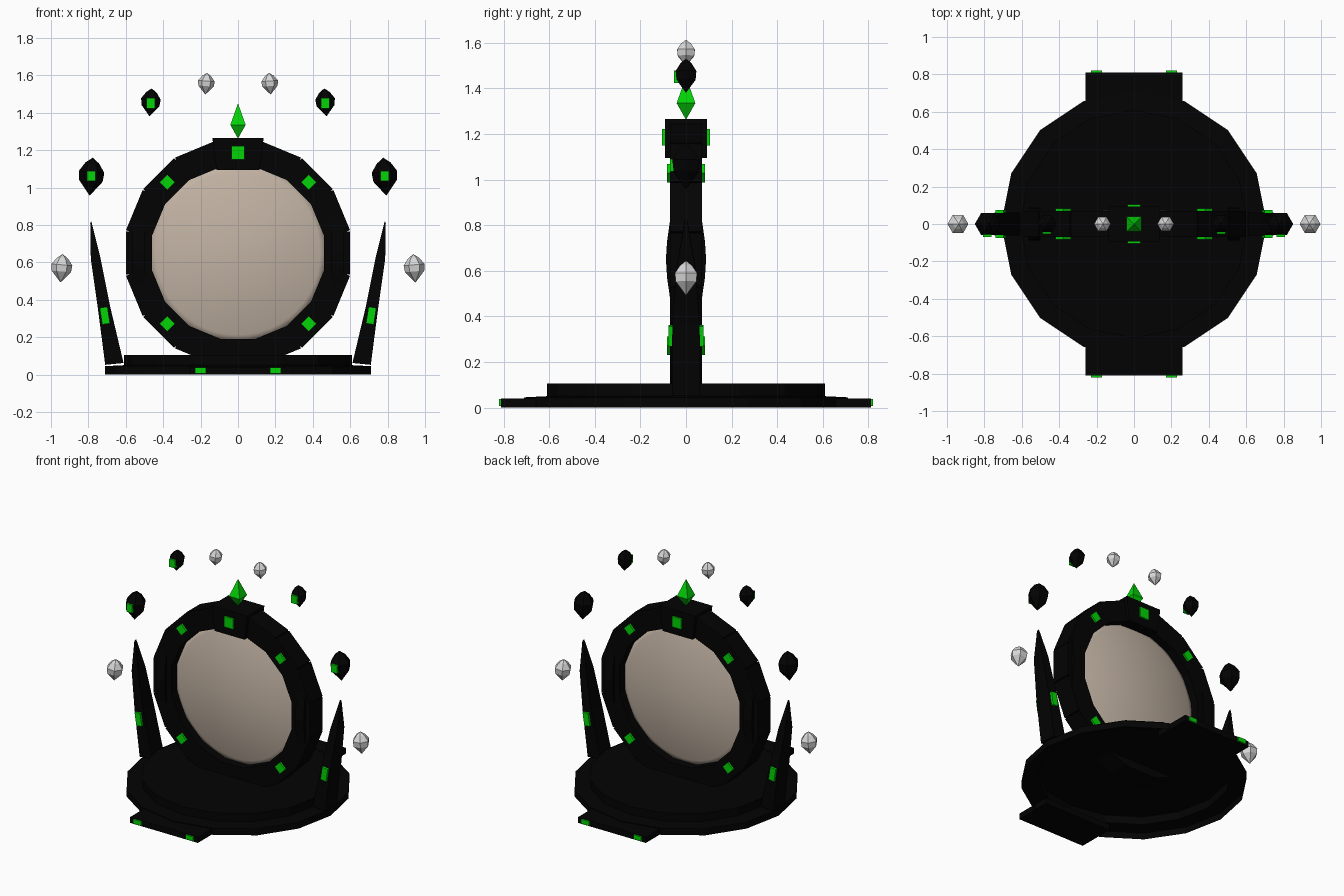
import bpy, bmesh, math
from mathutils import Matrix, Vector

cube = bpy.data.objects.get("Cube")
if cube:
    bpy.data.objects.remove(cube, do_unlink=True)


def material(name, rgb):
    m = bpy.data.materials.new(name)
    m.use_nodes = True
    m.diffuse_color = (*rgb, 1)
    m.node_tree.nodes["Principled BSDF"].inputs["Base Color"].default_value = (*rgb, 1)
    return m


BLACK = material("black stone", (0.0008, 0.0008, 0.0008))
GREEN = material("glowing green", (0.001, 0.66, 0.002))
BEIGE = material("pale beige lens", (0.54, 0.45, 0.37))
SILVER = material("silver crystal", (0.68, 0.68, 0.68))
RING_Z = 0.65


def finish(name, bm, mat):
    bmesh.ops.recalc_face_normals(bm, faces=bm.faces)
    mesh = bpy.data.meshes.new(name)
    bm.to_mesh(mesh)
    bm.free()
    mesh.materials.append(mat)
    obj = bpy.data.objects.new(name, mesh)
    bpy.context.collection.objects.link(obj)
    return obj


def box(name, center, size, mat, turn=0):
    """Box turned about the front-back axis."""
    bm = bmesh.new()
    bmesh.ops.create_cube(bm, size=1, matrix=Matrix.Translation(center)
                          @ Matrix.Rotation(turn, 4, 'Y') @ Matrix.Diagonal((*size, 1)))
    return finish(name, bm, mat)


def loft(name, sections, mat, open_start=False):
    """Skin between closed rings of points, with flat or pointed ends."""
    bm = bmesh.new()
    rings = [[bm.verts.new(p) for p in s] for s in sections]
    for a, b in zip(rings, rings[1:]):
        n = len(a)
        for i in range(n):
            bm.faces.new((a[i], a[(i + 1) % n], b[(i + 1) % n], b[i]))
    if not open_start:
        bm.faces.new(rings[0])
    bm.faces.new(rings[-1])
    bmesh.ops.remove_doubles(bm, verts=bm.verts, dist=0.0004)
    return finish(name, bm, mat)


def turned(name, profile, sides, mat, center=(0, 0, 0), phase=0, matrix=Matrix(),
           open_start=False):
    """Revolve (radius, height) pairs."""
    place = Matrix.Translation(center) @ matrix
    rings = []
    for r, h in profile:
        angles = [phase + math.tau * i / sides for i in range(sides)]
        rings.append([place @ Vector((max(r, 0.0001) * math.cos(a),
                                      max(r, 0.0001) * math.sin(a), h)) for a in angles])
    return loft(name, rings, mat, open_start)


# Hollow stepped base with the front and back steps
turned("base", [(0.71, 0), (0.71, 0.045), (0.61, 0.05), (0.61, 0.105)], 16, BLACK,
       open_start=True)
for side, y in (("front", -1), ("back", 1)):
    box(side + "_step", (0, y * 0.68, 0.02), (0.52, 0.26, 0.04), BLACK)
    for x in (-0.2, 0.2):
        box(side + "_step_light", (x, y * 0.812, 0.022), (0.06, 0.016, 0.03), GREEN)

# Ring of sixteen blocks
for i in range(16):
    a = math.tau * i / 16
    center = (0.53 * math.cos(a), 0, RING_Z + 0.53 * math.sin(a))
    box("ring_block", center, (0.14, 0.14, 0.232), BLACK, -a)

# Diamond lights on the ring diagonals
for i in range(4):
    a = math.tau * (i + 0.5) / 4
    for y in (-0.075, 0.075):
        box("ring_light", (0.535 * math.cos(a), y, RING_Z + 0.535 * math.sin(a)),
            (0.057, 0.016, 0.057), GREEN, math.pi / 4)

# Convex lens whose rim is buried in the ring
radii = [0.5 * i / 8 for i in range(9)]
half = [(r, 0.08 * (1 - (r / 0.5) ** 2)) for r in radii]
lens = turned("lens", [(r, -h) for r, h in half] + half[-2::-1], 48, BEIGE,
              (0, 0, RING_Z), 0, Matrix.Rotation(math.pi / 2, 4, 'X'))
for p in lens.data.polygons:
    p.use_smooth = True

# Keystone, its lights and the crystal above
loft("keystone", [[(sx * w, sy * 0.093, z) for sx, sy in
                   ((-1, -1), (1, -1), (1, 1), (-1, 1))]
                  for w, z in ((0.115, 1.095), (0.137, 1.265))], BLACK)
for y in (-0.097, 0.097):
    box("keystone_light", (0, y, 1.185), (0.07, 0.016, 0.072), GREEN)
turned("top_crystal", [(0, 1.262), (0.058, 1.335), (0, 1.45)], 4, GREEN, phase=math.pi / 4)

# Side fins: (inner x, outer x, half depth, z)
FIN = [(0.612, 0.71, 0.062, 0.052), (0.685, 0.75, 0.06, 0.36),
       (0.737, 0.787, 0.04, 0.62), (0.784, 0.79, 0.006, 0.81)]
# Swelling of the ring at its two sides: (half depth, height from ring centre)
SWELL = [(0.07, -0.17), (0.083, -0.08), (0.088, 0), (0.083, 0.08), (0.07, 0.17)]
# Floating gem profile, in units of gem half height
GEM = [(0, -1), (0.62, -0.22), (0.67, 0.25), (0.36, 0.72), (0, 1)]
# Gems: x, z, half height, relative width, material
GEMS = [(0.785, 1.058, 0.102, 1, BLACK), (0.467, 1.455, 0.075, 1.04, BLACK),
        (0.17, 1.555, 0.058, 1.15, SILVER), (0.943, 0.568, 0.076, 1.1, SILVER)]

for side, s in (("left", 1), ("right", -1)):
    loft(side + "_fin", [[(s * a, -d, z + 0.01), (s * b, -d, z), (s * b, d, z),
                          (s * a, d, z + 0.01)] for a, b, d, z in FIN], BLACK)
    for y in (-0.065, 0.065):
        box(side + "_fin_light", (s * 0.712, y, 0.315), (0.042, 0.022, 0.09), GREEN, s * 0.15)
    loft(side + "_ring_swell", [[(s * x, y * d, RING_Z + h) for x, y in
                                 ((0.5, -1), (0.565, -1), (0.565, 1), (0.5, 1))]
                                for d, h in SWELL], BLACK)
    for x, z, h, wide, mat in GEMS:
        turned(side + "_floating_gem", [(r * h * wide, k * h) for r, k in GEM], 6, mat,
               (s * x, 0, z), 0, Matrix.Rotation(-s * 0.08, 4, 'Y'))
        if mat == BLACK:
            box(side + "_gem_light", (s * x, -0.58 * h, z + 0.004 - 0.3 * (0.102 - h)),
                (0.045, 0.02, 0.055), GREEN)
